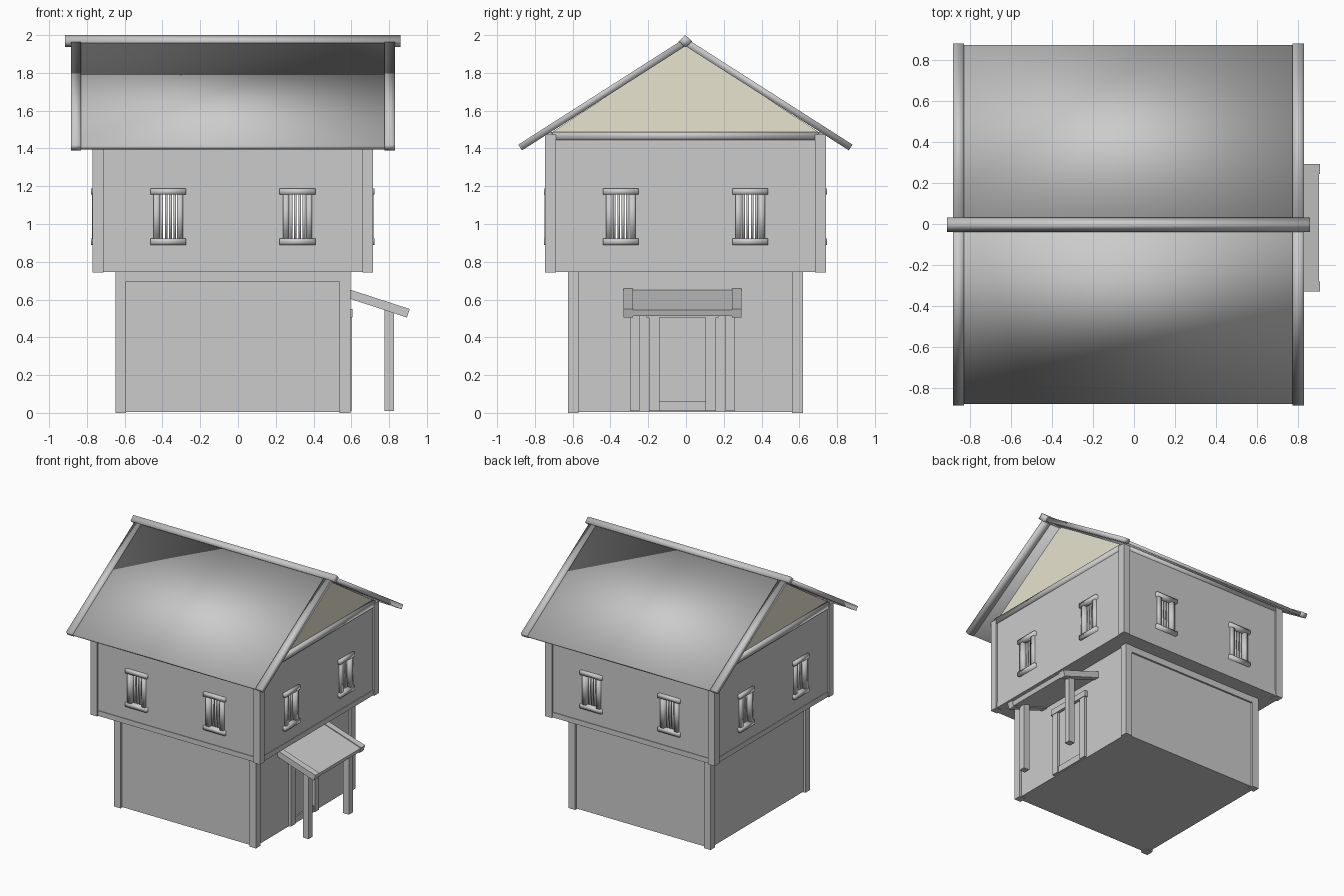
import bpy, bmesh
from math import radians
from mathutils import Matrix

if "Cube" in bpy.data.objects:
    bpy.data.objects.remove(bpy.data.objects["Cube"])

CENTRE = Matrix.Translation((-0.027, -0.003, 0))


def add_mesh(name, bm, smooth=False, matrix=CENTRE):
    bmesh.ops.recalc_face_normals(bm, faces=bm.faces)
    me = bpy.data.meshes.new(name)
    bm.to_mesh(me)
    bm.free()
    me.transform(matrix)
    for p in me.polygons:
        p.use_smooth = smooth
    ob = bpy.data.objects.new(name, me)
    bpy.context.collection.objects.link(ob)
    return ob


def box(name, x, y, z, smooth=False, matrix=CENTRE):
    """Box from (low, high) ranges on each axis."""
    bm = bmesh.new()
    bmesh.ops.create_cube(bm, size=1)
    for v in bm.verts:
        v.co = [r[0] if c < 0 else r[1] for r, c in zip((x, y, z), v.co)]
    return add_mesh(name, bm, smooth, matrix)


def prism(name, pts, axis, lo, hi, smooth=False, matrix=CENTRE):
    """Profile extruded along x (points are y, z) or along y (points are x, z)."""
    bm = bmesh.new()
    place = (lambda a, b, t: (t, a, b)) if axis == 'x' else (lambda a, b, t: (a, t, b))
    f = bm.faces.new([bm.verts.new(place(a, b, lo)) for a, b in pts])
    r = bmesh.ops.extrude_face_region(bm, geom=[f])
    for v in r['geom']:
        if isinstance(v, bmesh.types.BMVert):
            v.co['xy'.index(axis)] = hi
    return add_mesh(name, bm, smooth, matrix)


# Lower storey body and overhanging upper floor
box("lower_body", (-0.605, 0.605), (-0.605, 0.605), (0.005, 0.745))
box("upper_floor", (-0.735, 0.735), (-0.735, 0.735), (0.745, 0.785))

# Each of the four sides is built facing front, then turned into place
for i, side in enumerate(("front", "right", "back", "left")):
    m = CENTRE @ Matrix.Rotation(radians(90 * i), 4, 'Z')

    # Corner posts of both storeys
    box(side + "_lower_post", (-0.622, -0.565), (-0.622, -0.565), (0, 0.745), matrix=m)
    box(side + "_upper_post", (-0.743, -0.685), (-0.743, -0.685), (0.742, 1.475), matrix=m)

    # Beams: lower storey only on the eave sides
    if i % 2 == 0:
        box(side + "_lower_beam", (-0.565, 0.565), (-0.619, -0.59), (0.695, 0.745), matrix=m)
    box(side + "_wall_beam", (-0.705, 0.705), (-0.741, -0.685), (1.445, 1.487), True, matrix=m)

    # Upper wall with open windows
    wall = box(side + "_upper_wall", (-0.69, 0.69), (-0.73, -0.69), (0.775, 1.46), matrix=m)
    for k, u in enumerate((-0.342, 0.342)):
        cut = box(f"{side}_window_cutter_{k}", (u - 0.055, u + 0.055), (-0.8, -0.6),
                  (0.91, 1.165), matrix=m)
        cut.hide_render = True
        cut.hide_viewport = True
        mod = wall.modifiers.new("window", 'BOOLEAN')
        mod.operation = 'DIFFERENCE'
        mod.object = cut

        # Window frame and bars
        n = f"{side}_window_{k}_"
        for part, z in (("sill", (0.89, 0.922)), ("head", (1.155, 1.187))):
            box(n + part, (u - 0.094, u + 0.094), (-0.75, -0.68), z, True, m)
        for part, s in (("left_jamb", -1), ("right_jamb", 1)):
            a, b = u + s * 0.078, u + s * 0.045
            box(n + part, (min(a, b), max(a, b)), (-0.745, -0.685), (0.91, 1.165), True, m)
        for j in range(4):
            c = u + (j - 1.5) * 0.023
            box(f"{n}bar_{j}", (c - 0.007, c + 0.007), (-0.717, -0.703), (0.91, 1.165), True, m)

# Gable ends, in cream
cream = bpy.data.materials.new("cream_plaster")
cream.diffuse_color = (0.80, 0.77, 0.62, 1)
cream.use_nodes = True
cream.node_tree.nodes["Principled BSDF"].inputs["Base Color"].default_value = cream.diffuse_color
for name, s in (("left_gable", -1), ("right_gable", 1)):
    g = prism(name, [(-0.715, 1.48), (0.715, 1.48), (0, 1.95)], 'x', s * 0.69, s * 0.715)
    g.data.materials.append(cream)

# Roof slopes, barge boards and ridge beam
for name, s in (("front", -1), ("back", 1)):
    prism(name + "_roof_slope", [(0, 1.974), (s * 0.878, 1.412), (s * 0.864, 1.394), (0, 1.947)],
          'x', -0.81, 0.81, True)
    for end, lo, hi in (("left", -0.858, -0.803), ("right", 0.803, 0.858)):
        prism(f"{name}_{end}_barge_board",
              [(0, 1.985), (s * 0.885, 1.42), (s * 0.865, 1.39), (0, 1.942)], 'x', lo, hi, True)
prism("ridge_beam", [(0, 2.0), (0.036, 1.967), (0, 1.936), (-0.036, 1.967)],
      'x', -0.888, 0.888, True)

# Porch and door on the right side, in world coordinates
W = Matrix.Translation((0, -0.018, 0))
box("door", (0.56, 0.582), (-0.125, 0.125), (0.05, 0.53), matrix=W)
box("door_threshold", (0.56, 0.592), (-0.125, 0.125), (0.01, 0.06), matrix=W)
box("door_lintel", (0.56, 0.605), (-0.19, 0.19), (0.505, 0.55), matrix=W)
for name, s in (("left", -1), ("right", 1)):
    y = sorted((s * 0.122, s * 0.178))
    box(name + "_door_jamb", (0.56, 0.6), y, (0.01, 0.51), matrix=W)
    y = sorted((s * 0.228, s * 0.278))
    box(name + "_porch_post", (0.775, 0.825), y, (0.01, 0.56), matrix=W)
    prism(name + "_porch_rail", [(0.57, 0.66), (0.909, 0.55), (0.894, 0.505), (0.57, 0.612)],
          'y', s * 0.262, s * 0.312, matrix=W)
prism("porch_roof", [(0.57, 0.653), (0.904, 0.545), (0.894, 0.512), (0.57, 0.618)],
      'y', -0.265, 0.265, matrix=W)
